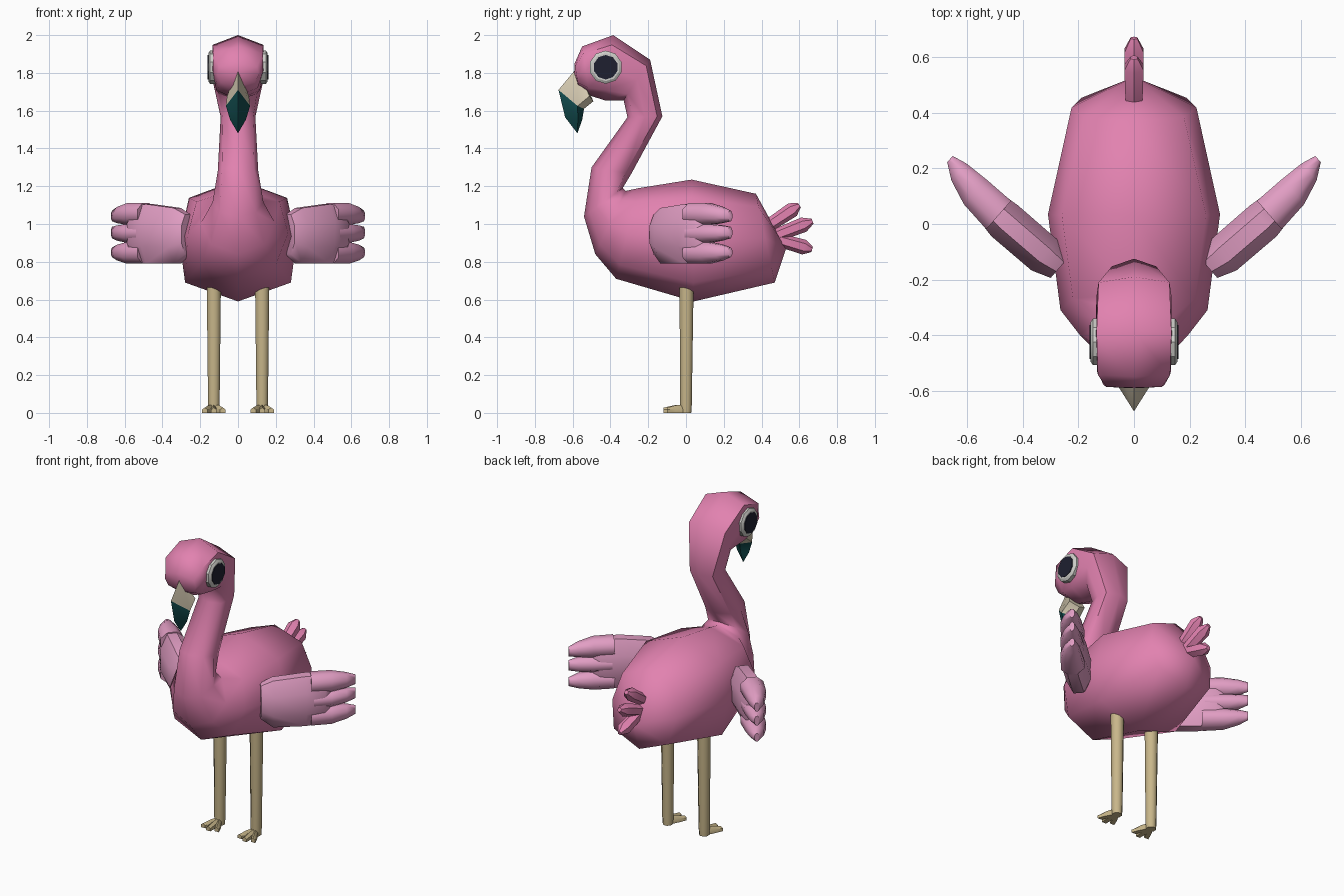
import bpy, bmesh, math
from mathutils import Vector

cube = bpy.data.objects.get("Cube")
if cube:
    bpy.data.objects.remove(cube, do_unlink=True)


def material(name, rgb):
    lin = [((c / 255 + 0.055) / 1.055) ** 2.4 for c in rgb] + [1]
    m = bpy.data.materials.new(name)
    m.use_nodes = True
    m.diffuse_color = lin
    b = m.node_tree.nodes["Principled BSDF"]
    b.inputs["Base Color"].default_value = lin
    b.inputs["Roughness"].default_value = 0.8
    return m


PINK = material("pink", (226, 130, 176))
LIGHT_PINK = material("light pink", (226, 158, 196))
TAN = material("tan", (200, 182, 138))
CREAM = material("cream", (214, 203, 178))
TEAL = material("dark teal", (18, 76, 78))
WHITE = material("eye white", (205, 205, 200))
NAVY = material("dark navy", (30, 32, 48))


def loft(name, rings, mats, start=None, end=None, rule=None, angle=55):
    """Skin a list of rings; ends close to a point if given, else flat."""
    bm = bmesh.new()
    vs = [[bm.verts.new(p) for p in r] for r in rings]
    n = len(rings[0])
    for i in range(len(vs) - 1):
        for k in range(n):
            f = bm.faces.new((vs[i][k], vs[i][(k + 1) % n],
                              vs[i + 1][(k + 1) % n], vs[i + 1][k]))
            f.material_index = rule(i) if rule else 0
    for ring, tip, i in ((vs[0], start, 0), (vs[-1], end, len(vs) - 1)):
        if tip is None:
            faces = [bm.faces.new(ring)]
        else:
            t = bm.verts.new(tip)
            faces = [bm.faces.new((ring[k], ring[(k + 1) % n], t)) for k in range(n)]
        for f in faces:
            f.material_index = rule(i) if rule else 0
    bmesh.ops.recalc_face_normals(bm, faces=bm.faces)
    me = bpy.data.meshes.new(name)
    bm.to_mesh(me)
    bm.free()
    for m in mats:
        me.materials.append(m)
    ob = bpy.data.objects.new(name, me)
    bpy.context.collection.objects.link(ob)
    bpy.ops.object.select_all(action="DESELECT")
    ob.select_set(True)
    bpy.context.view_layer.objects.active = ob
    bpy.ops.object.shade_smooth_by_angle(angle=math.radians(angle))
    return ob


def tube(name, path, sides, mat, angle=55):
    """Round tube through (point, radius) pairs, square to its overall direction."""
    d = Vector(path[-1][0]) - Vector(path[0][0])
    q = d.to_track_quat("Z", "Y")
    rings = []
    for p, r in path:
        rings.append([Vector(p) + q @ Vector((r * math.cos(a), r * math.sin(a), 0))
                      for a in ((k + 0.5) * math.tau / sides for k in range(sides))])
    return loft(name, rings, [mat], angle=angle)


# Body, neck and head: one skin, each ring spans a back point and a front point (y, z)
def section(top, bot, up, mid, low):
    pts = [(0, 1), (up, .85), (mid, .5), (low, .155), (0, 0),
           (-low, .155), (-mid, .5), (-up, .85)]
    return [Vector((x, bot[0] + (top[0] - bot[0]) * t, bot[1] + (top[1] - bot[1]) * t))
            for x, t in pts]


body = [section(*r) for r in (
    ((.37, 1.16), (.47, .69), .18, .225, .19),
    ((.03, 1.235), (.04, .59), .26, .31, .28),
    ((-.25, 1.19), (-.37, .71), .22, .265, .20),
    ((-.32, 1.175), (-.48, .84), .13, .195, .14),
    ((-.335, 1.19), (-.54, 1.04), .10, .135, .095),
    ((-.29, 1.265), (-.50, 1.30), .09, .107, .085),
    ((-.125, 1.57), (-.31, 1.565), .08, .092, .08),
    ((-.19, 1.87), (-.33, 1.655), .128, .135, .10),
    ((-.385, 2.0), (-.43, 1.655), .135, .14, .115),
    ((-.55, 1.94), (-.51, 1.68), .13, .133, .105),
    ((-.59, 1.85), (-.57, 1.73), .10, .11, .09),
)]
loft("body_neck_and_head", body, [PINK], start=(0, .53, .87), end=(0, -.592, 1.80), angle=60)

# Beak: diamond sections, teal towards the tip
beak = []
for front, back, w in (((-.575, 1.83), (-.49, 1.65), .058),
                       ((-.675, 1.71), (-.54, 1.61), .064),
                       ((-.64, 1.565), (-.55, 1.55), .042)):
    y = front[0] + (back[0] - front[0]) * .75
    z = front[1] + (back[1] - front[1]) * .85
    beak.append([(0, *front), (w, y, z), (0, *back), (-w, y, z)])
loft("beak", beak, [CREAM, TEAL], end=(0, -.575, 1.48), rule=lambda i: int(i >= 1), angle=40)

# Tail feathers
for name, root, tip in (("upper", (.42, .98), (.60, 1.10)),
                        ("middle", (.44, .925), (.67, 1.015)),
                        ("lower", (.46, .925), (.668, .865))):
    a, b = Vector((0, *root)), Vector((0, *tip))
    tube(name + "_tail_feather",
         [(a, .034), (a.lerp(b, .8), .04), (b, .014)], 6, PINK, 40)


# Wing pieces: rings of (distance out, z low, z high, outer depth, inner depth)
def wing_part(name, s, rows):
    ang = math.radians(41)
    d = Vector((math.cos(ang), math.sin(ang), 0))
    nrm = Vector((-d.y, d.x, 0))
    rings = []
    for u, z0, z1, n0, n1 in rows:
        ring = []
        for k in range(8):
            a = (k + .5) * math.tau / 8
            cn, cz = math.cos(a) / .924, math.sin(a) / .924
            p = (Vector((.275, -.15, 0)) + d * u + nrm * ((n0 + n1) / 2 + cn * (n1 - n0) / 2)
                 + Vector((0, 0, (z0 + z1) / 2 + cz * (z1 - z0) / 2)))
            ring.append(Vector((p.x * s, p.y, p.z)))
        rings.append(ring)
    loft(name, rings, [LIGHT_PINK])


for side, s in (("left", 1), ("right", -1)):
    wing_part(side + "_wing", s, (
        (-.01, .84, 1.05, -.05, .055), (.06, .79, 1.085, -.075, .07),
        (.25, .79, 1.105, -.077, .07), (.36, .80, 1.10, -.055, .06),
        (.40, .84, 1.06, -.02, .04)))
    for part, lo, hi, t0, t1 in (("upper", .995, 1.11, 1.015, 1.07),
                                 ("middle", .90, 1.0, .925, .985),
                                 ("lower", .79, .905, .825, .875)):
        wing_part(f"{side}_{part}_wing_feather", s, (
            (.28, lo, hi, -.07, .066), (.40, lo, hi, -.055, .066),
            (.49, (lo + t0) / 2, (hi + t1) / 2, -.02, .062), (.545, t0, t1, .02, .05)))

    # Eye: pale rim with a dark pupil plate
    c = Vector((0, -.425, 1.83))

    def disc(x, r):
        return [c + Vector((s * x, r * math.cos(a), r * math.sin(a)))
                for a in ((k + .5) * math.tau / 10 for k in range(10))]
    loft(side + "_eye_rim", [disc(.11, .088), disc(.148, .088), disc(.157, .074)],
         [WHITE], angle=30)
    loft(side + "_pupil", [disc(.155, .065), disc(.161, .065)], [NAVY], angle=30)

    # Leg and three toes
    x = s * .128
    tube(side + "_leg", [((x, 0, 0), .030), ((x, 0, .04), .033), ((x, .003, .72), .041)],
         8, TAN)
    for toe, dx in (("inner", -.048), ("middle", 0), ("outer", .048)):
        reach = -.118 if dx == 0 else -.10
        w = Vector((.015, 0, 0))
        rings = []
        for px, py, h in ((x, 0, .046), (x + s * dx * .6, reach * .55, .04),
                          (x + s * dx, reach, .028)):
            p = Vector((px, py, 0))
            rings.append([p - w, p + w, p + w + Vector((0, 0, h * .6)),
                          p + Vector((0, 0, h)), p - w + Vector((0, 0, h * .6))])
        loft(f"{side}_{toe}_toe", rings, [TAN], angle=40)
